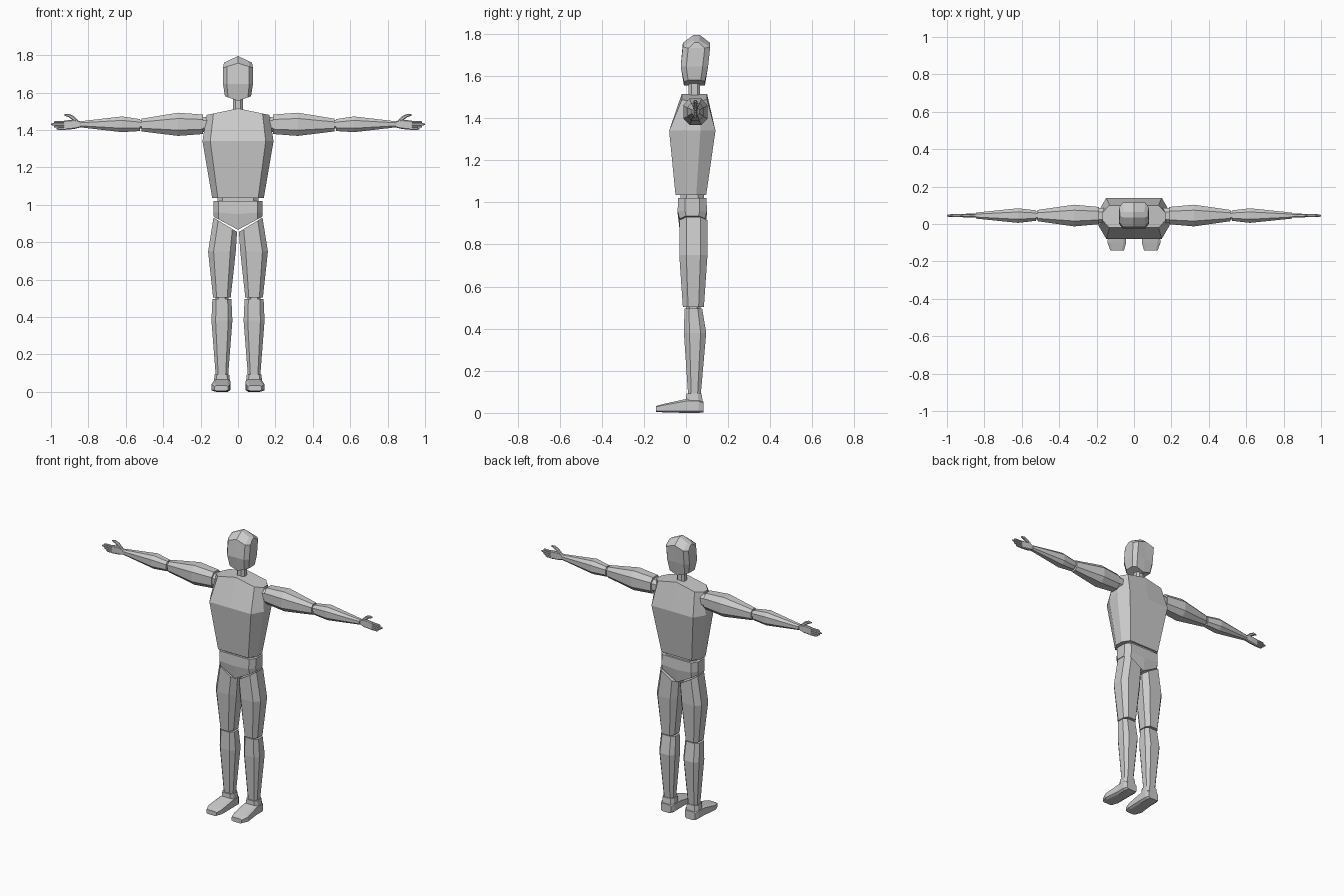
import bpy
import bmesh
from mathutils import Vector

default_cube = bpy.data.objects.get("Cube")
if default_cube:
    bpy.data.objects.remove(default_cube, do_unlink=True)

grey = bpy.data.materials.new("plain grey")
grey.use_nodes = True
grey.diffuse_color = (.6, .6, .6, 1)
grey.node_tree.nodes["Principled BSDF"].inputs["Base Color"].default_value = grey.diffuse_color


def ring(at, wide, deep=None, across=0, back=0, roof=0, lean=0):
    """Describe one cross-section: position, half sizes, offsets and slopes."""
    return dict(at=at, wide=wide, deep=deep or wide, across=across,
                back=back, roof=roof, lean=lean)


def section_outline(flat_wide, flat_deep):
    """Chamfered rectangle with a middle point on its front and back."""
    half = [(0, -1), (flat_wide, -1), (1, -flat_deep),
            (1, flat_deep), (flat_wide, 1), (0, 1)]
    return half + [(-u, v) for u, v in reversed(half[1:-1])]


def place(axis, along, u, v, side):
    """Turn section coordinates into model coordinates."""
    if axis == "z":
        return Vector((u * side, v, along))
    if axis == "x":
        return Vector((along * side, v, u))
    return Vector((u * side, along, v))


def loft(name, axis, centre, rings, flat_wide=.5, flat_deep=.5, side=1):
    """Skin a closed faceted solid over the rings."""
    outline = section_outline(flat_wide, flat_deep)
    bm = bmesh.new()
    loops = []
    for section in rings:
        loop = []
        for u, v in outline:
            along = section["at"] + section["roof"] * abs(u) + section["lean"] * u
            across = centre[0] + section["across"] + section["wide"] * u
            back = centre[1] + section["back"] + section["deep"] * v
            loop.append(bm.verts.new(place(axis, along, across, back, side)))
        loops.append(loop)
    for lower, upper in zip(loops, loops[1:]):
        for i, corner in enumerate(lower):
            bm.faces.new((lower[i - 1], corner, upper[i], upper[i - 1]))
    # Each cap is split down the middle so sloping ends stay flat
    middle = len(outline) // 2
    for end in (loops[0], loops[-1]):
        bm.faces.new(end[:middle + 1])
        bm.faces.new(end[middle:] + end[:1])
    bmesh.ops.recalc_face_normals(bm, faces=bm.faces)
    mesh = bpy.data.meshes.new(name)
    bm.to_mesh(mesh)
    bm.free()
    mesh.materials.append(grey)
    obj = bpy.data.objects.new(name, mesh)
    bpy.context.collection.objects.link(obj)


def joint(name, axis, centre, at, reach, radius, side=1):
    """Short straight plug hidden between two parts."""
    ends = [ring(at - reach, wide=radius), ring(at + reach, wide=radius)]
    loft(name, axis, centre, ends, side=side)


# Head with a ridged crown and a pointed chin
loft("head", "z", (0, .04), [
    ring(1.555, wide=.07, deep=.05, roof=.025),
    ring(1.645, wide=.08, deep=.065),
    ring(1.757, wide=.08, deep=.065, back=.01, roof=-.025),
    ring(1.795, wide=.075, deep=.015, back=.01, roof=-.035),
], flat_wide=.75, flat_deep=.6)
joint("neck", "z", (0, .04), at=1.54, reach=.05, radius=.027)

# Torso with sloping shoulders
loft("torso", "z", (0, .03), [
    ring(1.035, wide=.138, deep=.073, back=-.007),
    ring(1.34, wide=.19, deep=.11),
    ring(1.515, wide=.168, deep=.06, back=.01, roof=-.035),
], flat_wide=.78, flat_deep=.35)
loft("waist", "z", (0, .03), [
    ring(1, wide=.11, deep=.055),
    ring(1.05, wide=.11, deep=.055),
], flat_wide=.75)

# Pelvis with a V-shaped underside
loft("pelvis", "z", (0, .03), [
    ring(.866, wide=.13, deep=.06, roof=.07),
    ring(.95, wide=.13, deep=.07, roof=.01),
    ring(1.02, wide=.13, deep=.067),
], flat_wide=.8)

arm = (1.43, .045)
leg = (.086, .035)

for side, label in ((1, "left_"), (-1, "right_")):

    # Arm, reaching straight out sideways
    joint(label + "shoulder_joint", "x", arm, at=.17, reach=.03, radius=.04, side=side)
    loft(label + "upper_arm", "x", arm, [
        ring(.188, wide=.052, deep=.046),
        ring(.32, wide=.062, deep=.058),
        ring(.515, wide=.034, deep=.03, across=-.004),
    ], side=side)
    joint(label + "elbow", "x", arm, at=.52, reach=.02, radius=.022, side=side)
    loft(label + "forearm", "x", arm, [
        ring(.525, wide=.032, deep=.028, across=-.004),
        ring(.62, wide=.042, deep=.039),
        ring(.845, wide=.016),
    ], side=side)

    # Hand: flat palm, four fingers and a raised thumb
    loft(label + "palm", "x", arm, [
        ring(.835, wide=.014, deep=.01),
        ring(.875, wide=.025, deep=.011),
        ring(.93, wide=.025, deep=.008, across=-.005),
    ], flat_wide=.8, side=side)
    for number, finger in enumerate(("little", "ring", "middle", "index")):
        tip = 1 - .015 * abs(number - 2)
        height = arm[0] + .012 * (number - 2)
        loft(label + finger + "_finger", "x", (height, arm[1]), [
            ring(.92, wide=.006, deep=.008),
            ring(tip - .01, wide=.006, deep=.007),
            ring(tip, wide=.003),
        ], side=side)
    loft(label + "thumb", "x", arm, [
        ring(.85, wide=.01, across=.006),
        ring(.88, wide=.013, deep=.009, across=.032),
        ring(.905, wide=.009, across=.047),
        ring(.927, wide=.004, across=.05),
    ], side=side)

    # Leg, with the thigh top cut to follow the pelvis
    loft(label + "thigh", "z", leg, [
        ring(.503, wide=.047, deep=.05),
        ring(.75, wide=.074, deep=.067),
        ring(.893, wide=.063, deep=.066, across=-.018, lean=.038),
    ], flat_wide=.6, side=side)
    joint(label + "knee", "z", leg, at=.5, reach=.02, radius=.035, side=side)
    loft(label + "shin", "z", leg, [
        ring(.085, wide=.033, deep=.03, back=.005),
        ring(.38, wide=.056, deep=.053, back=.008),
        ring(.495, wide=.051, deep=.042),
    ], flat_wide=.6, side=side)

    # Foot, from the ankle block and heel to the rounded toe
    loft(label + "ankle", "z", leg, [
        ring(.03, wide=.046, deep=.042, back=.005),
        ring(.092, wide=.039, deep=.036, back=.003),
    ], flat_wide=.7, side=side)
    loft(label + "foot", "y", (leg[0], 0), [
        ring(.083, wide=.036, deep=.026, back=.028),
        ring(.06, wide=.046, deep=.033, back=.033),
        ring(0, wide=.046, deep=.033, back=.033),
        ring(-.1, wide=.05, deep=.021, back=.023, across=.006),
        ring(-.142, wide=.036, deep=.014, back=.019, across=.004),
    ], flat_wide=.7, flat_deep=.7, side=side)
